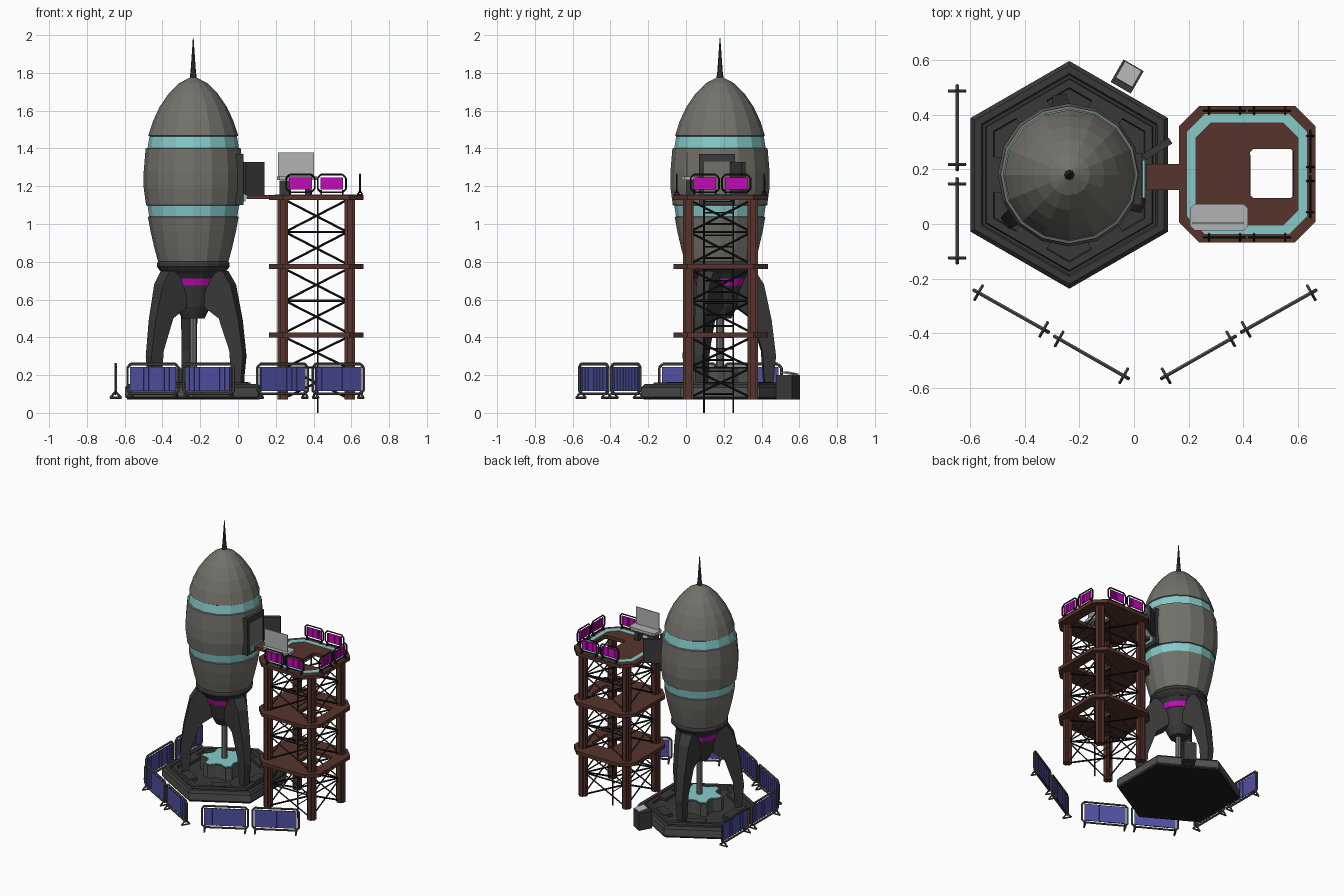
import bpy, bmesh, math
from mathutils import Vector, Matrix

if "Cube" in bpy.data.objects:
    bpy.data.objects.remove(bpy.data.objects["Cube"])


def material(name, r, g, b):
    m = bpy.data.materials.new(name)
    m.use_nodes = True
    m.diffuse_color = (r, g, b, 1)
    m.node_tree.nodes["Principled BSDF"].inputs["Base Color"].default_value = (r, g, b, 1)
    return m


HULL = material("hull grey", .17, .165, .145)
CYAN = material("pale cyan", .24, .6, .6)
DARK = material("charcoal", .04, .04, .04)
BLACK = material("near black", .012, .012, .012)
BROWN = material("rust brown", .095, .033, .025)
MAGENTA = material("magenta", .55, .003, .48)
BLUE = material("barrier blue", .08, .08, .36)
STEEL = material("steel grey", .085, .085, .08)
LIGHT = material("light grey", .45, .45, .45)

ROCKET = Vector((-.237, .18, 0))
TOWER = Vector((.414, .183, 0))


def finish(name, bm, mat):
    bmesh.ops.recalc_face_normals(bm, faces=bm.faces)
    me = bpy.data.meshes.new(name)
    bm.to_mesh(me)
    bm.free()
    me.materials.append(mat)
    ob = bpy.data.objects.new(name, me)
    bpy.context.collection.objects.link(ob)
    return ob


def add_box(bm, centre, size, angle=0, tilt=0):
    m = (Matrix.Translation(centre) @ Matrix.Rotation(angle, 4, 'Z')
         @ Matrix.Rotation(tilt, 4, 'Y') @ Matrix.Diagonal((*size, 1)))
    bmesh.ops.create_cube(bm, size=1, matrix=m)


def box(name, mat, centre, size, angle=0, tilt=0):
    bm = bmesh.new()
    add_box(bm, centre, size, angle, tilt)
    return finish(name, bm, mat)


def add_bar(bm, p, q, r, sides=6):
    p, q = Vector(p), Vector(q)
    d = q - p
    m = Matrix.Translation((p + q) / 2) @ d.to_track_quat('Z', 'Y').to_matrix().to_4x4()
    bmesh.ops.create_cone(bm, cap_ends=True, segments=sides, radius1=r, radius2=r,
                          depth=d.length, matrix=m)


def loft(name, mat, loops, closed=False):
    """Skin a list of equal-length point loops; cap the ends or close into a ring."""
    bm = bmesh.new()
    rows = [[bm.verts.new(p) for p in loop] for loop in loops]
    n = len(rows[0])
    pairs = list(zip(rows, rows[1:])) + ([(rows[-1], rows[0])] if closed else [])
    for a, b in pairs:
        for i in range(n):
            bm.faces.new((a[i], a[(i + 1) % n], b[(i + 1) % n], b[i]))
    if not closed:
        bm.faces.new(rows[0])
        bm.faces.new(rows[-1])
    return finish(name, bm, mat)


def circle(r, z, sides=16, centre=ROCKET, turn=0.0):
    return [centre + Vector((r * math.cos(turn + math.tau * i / sides),
                             r * math.sin(turn + math.tau * i / sides), z)) for i in range(sides)]


def lathe(name, mat, profile, sides=16, turn=0.0):
    return loft(name, mat, [circle(r, z, sides, ROCKET, turn) for r, z in profile])


def octagon(hx, hy, cut, z, centre=TOWER):
    pts = [(hx, hy - cut), (hx - cut, hy), (cut - hx, hy), (-hx, hy - cut),
           (-hx, cut - hy), (cut - hx, -hy), (hx - cut, -hy), (hx, cut - hy)]
    return [centre + Vector((x, y, z)) for x, y in pts]


# Rocket hull
lathe("nose_spike", DARK, [(.02, 1.765), (.014, 1.81), (.002, 1.985)], 8)
lathe("nose_cone", HULL, [(.225, 1.46), (.238, 1.468), (.213, 1.545), (.178, 1.62), (.13, 1.69),
                          (.075, 1.745), (.015, 1.777)])
lathe("upper_band", CYAN, [(.243, 1.395), (.23, 1.475)])
lathe("middle_hull", HULL, [(.235, 1.095), (.25, 1.1), (.262, 1.19), (.262, 1.28),
                            (.252, 1.4), (.235, 1.405)])
lathe("lower_band", CYAN, [(.232, 1.03), (.243, 1.105)])
lathe("lower_hull", HULL, [(.185, .795), (.205, .87), (.226, .96), (.24, 1.037), (.225, 1.042)])
lathe("base_collar", DARK, [(.16, .74), (.178, .755), (.193, .775), (.193, .79), (.182, .808)])
lathe("engine_neck", DARK, [(.135, .71), (.165, .75)])
lathe("engine_band", MAGENTA, [(.125, .675), (.14, .725)])
lathe("engine_bell", DARK, [(.06, .5), (.09, .56), (.122, .68)])
lathe("fuel_pipe", HULL, [(.02, .2), (.02, .51)], 8)

# Three curved landing legs: inner radius, inner z, outer radius, outer z, half width
sections = [(.10, .75, .185, .75, .06), (.085, .56, .23, .68, .055), (.165, .50, .272, .49, .044),
            (.222, .33, .296, .3, .036), (.235, .14, .28, .14, .03)]
for k in range(3):
    spin = Matrix.Translation(ROCKET) @ Matrix.Rotation(math.radians(97 + 120 * k), 4, 'Z')
    loft(f"landing_leg_{k + 1}", DARK,
         [[spin @ Vector(p) for p in ((ri, -w, zi), (ro, -w * .7, zo), (ro, w * .7, zo), (ri, w, zi))]
          for ri, zi, ro, zo, w in sections])

# Doorway and open hatch
box("door_frame", DARK, (.005, .165, 1.235), (.05, .19, .27))
box("door_opening", HULL, (.03, .165, 1.225), (.006, .14, .21))
box("door_threshold", CYAN, (.035, .165, 1.14), (.012, .14, .04))
box("open_hatch", DARK, (.085, .275, 1.24), (.115, .025, .175), math.radians(32))

# Launch pad
point_up = math.pi / 6
lathe("pad_underside", BLACK, [(.405, .07), (.405, .08)], 6, point_up)
lathe("pad_base", STEEL, [(.41, .08), (.417, .085), (.417, .135)], 6, point_up)
lathe("pad_top", DARK, [(.417, .135), (.4, .152), (.372, .152), (.365, .142)], 6, point_up)
loft("pad_raised_ring", DARK, [circle(r, z, 6, ROCKET, point_up) for r, z in
                               ((.355, .14), (.35, .16), (.32, .16), (.315, .14))], True)
bm = bmesh.new()
for k in range(6):
    a = math.tau * k / 6
    add_box(bm, ROCKET + Vector((.26 * math.cos(a), .26 * math.sin(a), .15)), (.06, .13, .026), a)
finish("pad_blocks", bm, DARK)


def star(outer, inner, z):
    return [ROCKET + Vector(((outer if i % 4 < 2 else inner) * math.cos(math.tau * (i + .5) / 24),
                             (outer if i % 4 < 2 else inner) * math.sin(math.tau * (i + .5) / 24), z))
            for i in range(24)]


loft("star_basin", STEEL, [star(.165, .125, .14), star(.165, .125, .235)])
loft("basin_surface", CYAN, [star(.15, .11, .235), star(.15, .11, .239)])

# Control box behind the pad
box("control_box", DARK, (-.025, .54, .135), (.095, .085, .13), math.radians(60))
box("control_box_screen", LIGHT, (-.02, .548, .21), (.07, .07, .008), math.radians(60), math.radians(10))

# Tower decks, each with a hatch hole
hole = TOWER + Vector((.091, .002, 0))
for k, z in enumerate((.4, .762, 1.128)):
    loft(f"tower_deck_{k + 1}", BROWN,
         [octagon(.25, .25, .075, z), octagon(.25, .25, .075, z + .025),
          octagon(.08, .09, .012, z + .025, hole), octagon(.08, .09, .012, z, hole)], True)
loft("deck_stripe", CYAN,
     [octagon(.22, .22, .065, 1.15), octagon(.22, .22, .065, 1.157),
      octagon(.188, .188, .055, 1.157), octagon(.188, .188, .055, 1.15)], True)
box("access_bridge", BROWN, (.115, .172, 1.143), (.14, .095, .022))

# Tower columns as flanged beams
bm = bmesh.new()
for sx in (-1, 1):
    for sy in (-1, 1):
        c = TOWER + Vector((sx * .177, sy * .17, .6))
        add_box(bm, c, (.03, .056, 1.06))
        add_box(bm, c, (.056, .03, 1.06))
finish("tower_columns", bm, BROWN)

# Cross bracing on the four tower sides
bm = bmesh.new()
for side in range(4):
    turn = Matrix.Translation(TOWER) @ Matrix.Rotation(side * math.pi / 2, 4, 'Z')
    for low, high in ((.08, .4), (.425, .762), (.787, 1.128)):
        mid = (low + high) / 2
        ends = [(low, mid), (mid, low), (mid, high), (high, mid), (mid, mid)]
        for z1, z2 in ends:
            add_bar(bm, turn @ Vector((-.165, -.172, z1)), turn @ Vector((.165, -.172, z2)), .006, 4)
finish("tower_bracing", bm, BLACK)

# Ladder through the deck holes
bm = bmesh.new()
for y in (.095, .25):
    add_bar(bm, (.422, y, 0), (.422, y, 1.15), .005)
for i in range(18):
    add_bar(bm, (.422, .095, .1 + .06 * i), (.422, .25, .1 + .06 * i), .004, 4)
finish("ladder", bm, BLACK)


def fence(name, p, q, z0, z1, foot, r, frame_mat, fill_mat):
    """Tubular frame with splayed feet and a ribbed infill panel."""
    p, q = Vector((*p, 0)), Vector((*q, 0))
    d = (q - p).normalized()
    n = Vector((-d.y, d.x, 0))
    up = Vector((0, 0, 1))
    low = z0 + (z1 - z0) * .16
    c = .018
    bm = bmesh.new()
    loop = [p + up * (low + c), p + up * (z1 - c), p + d * c + up * z1, q - d * c + up * z1,
            q + up * (z1 - c), q + up * (low + c), q - d * c + up * low, p + d * c + up * low]
    for a, b in zip(loop, loop[1:] + loop[:1]):
        add_bar(bm, a, b, r)
    for e in (p + d * c, q - d * c):
        feet = [e + n * foot * s + up * (z0 + r) for s in (-1, 1)]
        add_bar(bm, feet[0], feet[1], r * .8)
        for f in feet:
            add_bar(bm, f, e + up * (low + .01), r * .8)
    finish(name + "_frame", bm, frame_mat)
    bm = bmesh.new()
    angle = math.atan2(d.y, d.x)
    width = (q - p).length - .03
    height = z1 - low - .03
    centre = (p + q) / 2 + up * ((z1 + low) / 2)
    add_box(bm, centre, (width, .004, height), angle)
    ribs = 9
    for i in range(ribs):
        add_box(bm, centre + d * width * ((i + .5) / ribs - .5), (width / ribs * .5, .009, height), angle)
    finish(name + "_panel", bm, fill_mat)


# Crowd barriers around the pad
barriers = [((-.585, -.243), (-.315, -.395)), ((-.29, -.412), (-.022, -.565)),
            ((.102, -.565), (.37, -.412)), ((.395, -.395), (.665, -.243)),
            ((-.648, .505), (-.648, .2)), ((-.648, .165), (-.648, -.142))]
for k, (p, q) in enumerate(barriers):
    fence(f"barrier_{k + 1}", p, q, .072, .258, .03, .0075, STEEL, BLUE)

# Deck railings on three sides
for side in (0, 1, 2):
    turn = Matrix.Rotation(side * math.pi / 2, 3, 'Z')
    for half, (a, b) in enumerate(((-.158, -.008), (.008, .158))):
        p, q = (TOWER + turn @ Vector((x, -.232, 0)) for x in (a, b))
        fence(f"railing_{side + 1}_{half + 1}", p.xy, q.xy, 1.15, 1.262, .013, .005, BLACK, MAGENTA)

# Control desk on the deck
box("desk_pedestal", DARK, (.25, .025, 1.19), (.06, .05, .08))
box("desk_foot", DARK, (.37, .025, 1.19), (.03, .05, .08))
loft("desk_top", LIGHT, [octagon(.106, .048, .015, z, Vector((.312, .025, 0))) for z in (1.232, 1.252)])
box("desk_screen", LIGHT, (.308, .005, 1.315), (.19, .005, .125))
